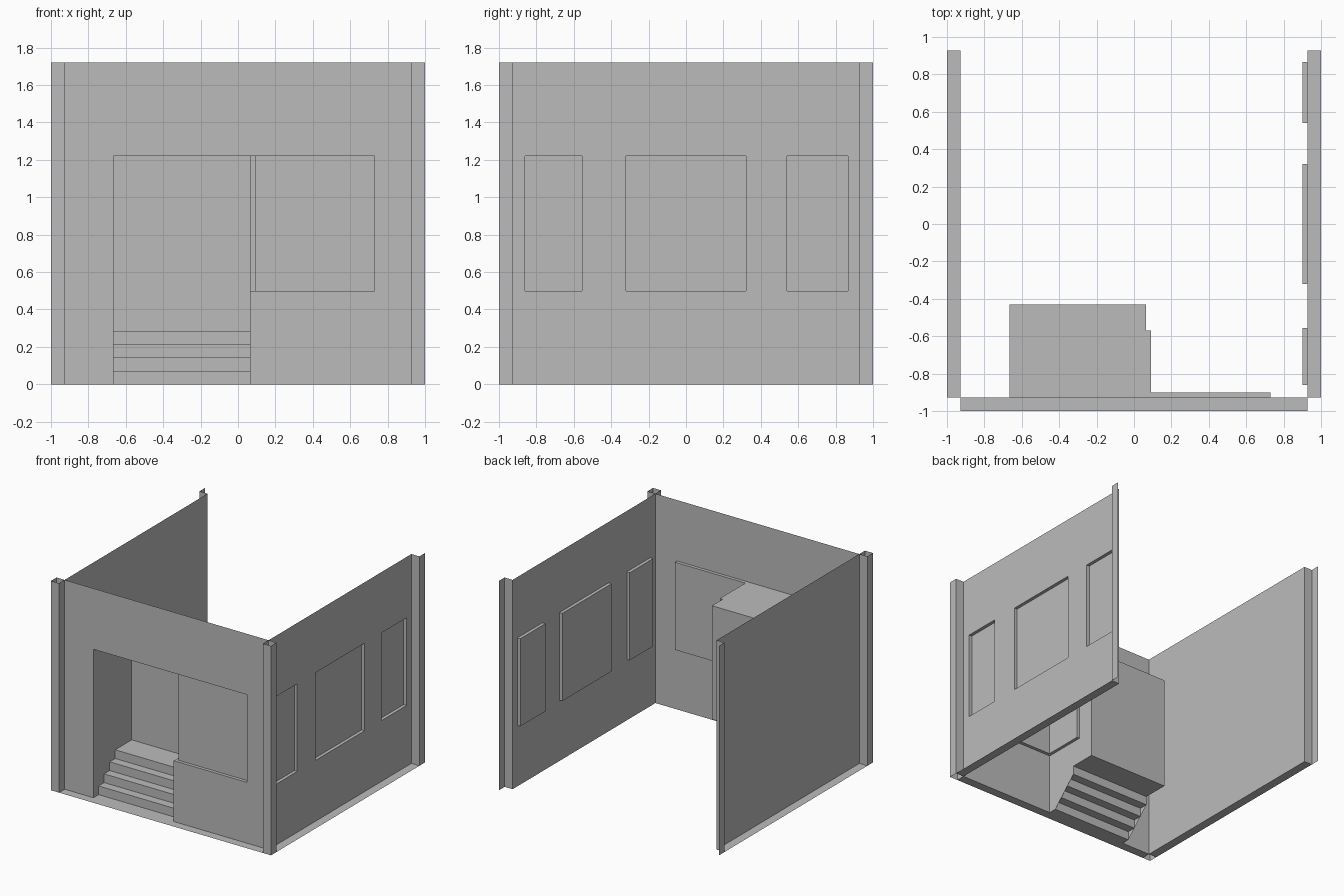
import bpy

old = bpy.data.objects.get("Cube")
if old:
    bpy.data.objects.remove(old, do_unlink=True)

mat = bpy.data.materials.new("plain_grey")
mat.use_nodes = True
GREY = (0.5, 0.5, 0.5, 1)
mat.diffuse_color = GREY
mat.node_tree.nodes["Principled BSDF"].inputs["Base Color"].default_value = GREY

OUT, IN, TOP = 1.0, 0.927, 1.72      # post face, wall face, height
SILL, HEAD, PANE = 0.5, 1.22, 0.9    # openings
X, Y, Z = 0, 1, 2


def quad(axis, pos, a, b, sign):
    """Flat rectangle across an axis, its normal along sign * axis."""
    pts = []
    for u, v in ((a[0], b[0]), (a[1], b[0]), (a[1], b[1]), (a[0], b[1])):
        p = [u, v]
        p.insert(axis, pos)
        pts.append(tuple(p))
    natural = -1 if axis == Y else 1
    return pts if sign == natural else pts[::-1]


def sheet(name, polys):
    verts, faces, index = [], [], {}
    for poly in polys:
        face = []
        for p in poly:
            key = tuple(round(c, 4) for c in p)
            if key not in index:
                index[key] = len(verts)
                verts.append(key)
            face.append(index[key])
        faces.append(face)
    mesh = bpy.data.meshes.new(name)
    mesh.from_pydata(verts, [], faces)
    mesh.materials.append(mat)
    obj = bpy.data.objects.new(name, mesh)
    bpy.context.collection.objects.link(obj)
    return obj


def wall(axis, pos, sign, holes):
    """Wall sheet split at its openings (a0, a1, z0, z1), cells inside left out."""
    us = sorted({-IN, IN, *(h[0] for h in holes), *(h[1] for h in holes)})
    zs = sorted({0, TOP, *(h[2] for h in holes), *(h[3] for h in holes)})
    cells = []
    for u in zip(us, us[1:]):
        for z in zip(zs, zs[1:]):
            mu, mz = sum(u) / 2, sum(z) / 2
            if not any(h[0] < mu < h[1] and h[2] < mz < h[3] for h in holes):
                cells.append(quad(axis, pos, u, z, sign))
    return cells


# Side walls, the +x one with three recessed windows
spans = [(-0.86, -0.555), (-0.32, 0.32), (0.54, 0.865)]
sheet("left_wall", wall(X, IN, 1, [(*s, SILL, HEAD) for s in spans]))
sheet("right_wall", wall(X, -IN, -1, []))
for i, s in enumerate(spans):
    d = (PANE, IN)
    sheet(f"side_window_{i + 1}", [
        quad(X, PANE, s, (SILL, HEAD), 1),
        quad(Z, SILL, d, s, 1), quad(Z, HEAD, d, s, -1),
        quad(Y, s[0], d, (SILL, HEAD), 1), quad(Y, s[1], d, (SILL, HEAD), -1)])

# Front wall with a door opening joined to a window opening
DL, DR, WL, WR = -0.665, 0.065, 0.09, 0.73
sheet("front_wall", wall(Y, -IN, -1, [(DL, DR, 0, HEAD), (DR, WR, SILL, HEAD)]))

# Front window wraps around the corner into the porch
BACK, BAY = -0.43, -0.57
glass = (SILL, HEAD)
sheet("corner_window", [
    quad(Y, -PANE, (WL, WR), glass, -1),
    quad(X, WR, (-IN, -PANE), glass, -1),
    quad(X, WL, (-PANE, BAY), glass, -1),
    quad(Y, BAY, (DR, WL), glass, -1),
    quad(Z, SILL, (WL, WR), (-IN, -PANE), 1),
    quad(Z, HEAD, (WL, WR), (-IN, -PANE), -1),
    quad(Z, SILL, (DR, WL), (-IN, BAY), 1),
    quad(Z, HEAD, (DR, WL), (-IN, BAY), -1)])

# Stairs: a folded sheet of risers and treads up to a landing
STEPS, RISE, RUN, START = 4, 0.0715, 0.072, -0.86
LAND, NOSE = STEPS * RISE, START + (STEPS - 1) * RUN
stairs = [quad(Z, 0, (DL, DR), (-IN, START), 1)]
for i in range(STEPS):
    y = START + i * RUN
    stairs.append(quad(Y, y, (DL, DR), (i * RISE, (i + 1) * RISE), -1))
    end = y + RUN if i < STEPS - 1 else BACK
    stairs.append(quad(Z, (i + 1) * RISE, (DL, DR), (y, end), 1))
sheet("stairs", stairs)

# Porch shell around the stairs
foot = [(-IN, 0), (START, 0), (NOSE, LAND - RISE), (NOSE, LAND), (BACK, LAND)]
full_side = foot + [(BACK, HEAD), (-IN, HEAD)]
low_side = foot + [(BACK, SILL), (BAY, SILL), (-IN, SILL)]
sheet("porch", [
    [(DL, y, z) for y, z in full_side],
    [(DR, y, z) for y, z in reversed(low_side)],
    quad(X, DR, (BAY, BACK), (SILL, HEAD), -1),
    quad(Y, BACK, (DL, DR), (LAND, HEAD), -1),
    quad(Z, HEAD, (DL, DR), (-IN, BACK), -1)])

# Corner posts: hollow squares in front, open angles at the back
h = (0, TOP)
for side, s in (("left", 1), ("right", -1)):
    xr = sorted((s * IN, s * OUT))
    sheet(f"front_{side}_post", [
        quad(Y, -OUT, xr, h, -1), quad(Y, -IN, xr, h, 1),
        quad(X, s * OUT, (-OUT, -IN), h, s), quad(X, s * IN, (-OUT, -IN), h, -s)])
    sheet(f"back_{side}_post", [
        quad(Y, IN, xr, h, -1), quad(X, s * OUT, (IN, OUT), h, s)])
    # Ground ledge along each side wall
    sheet(f"{side}_ledge", [quad(Z, 0, xr, (-IN, IN), 1)])
sheet("front_ledge", [quad(Z, 0, (-IN, IN), (-OUT, -IN), 1)])
